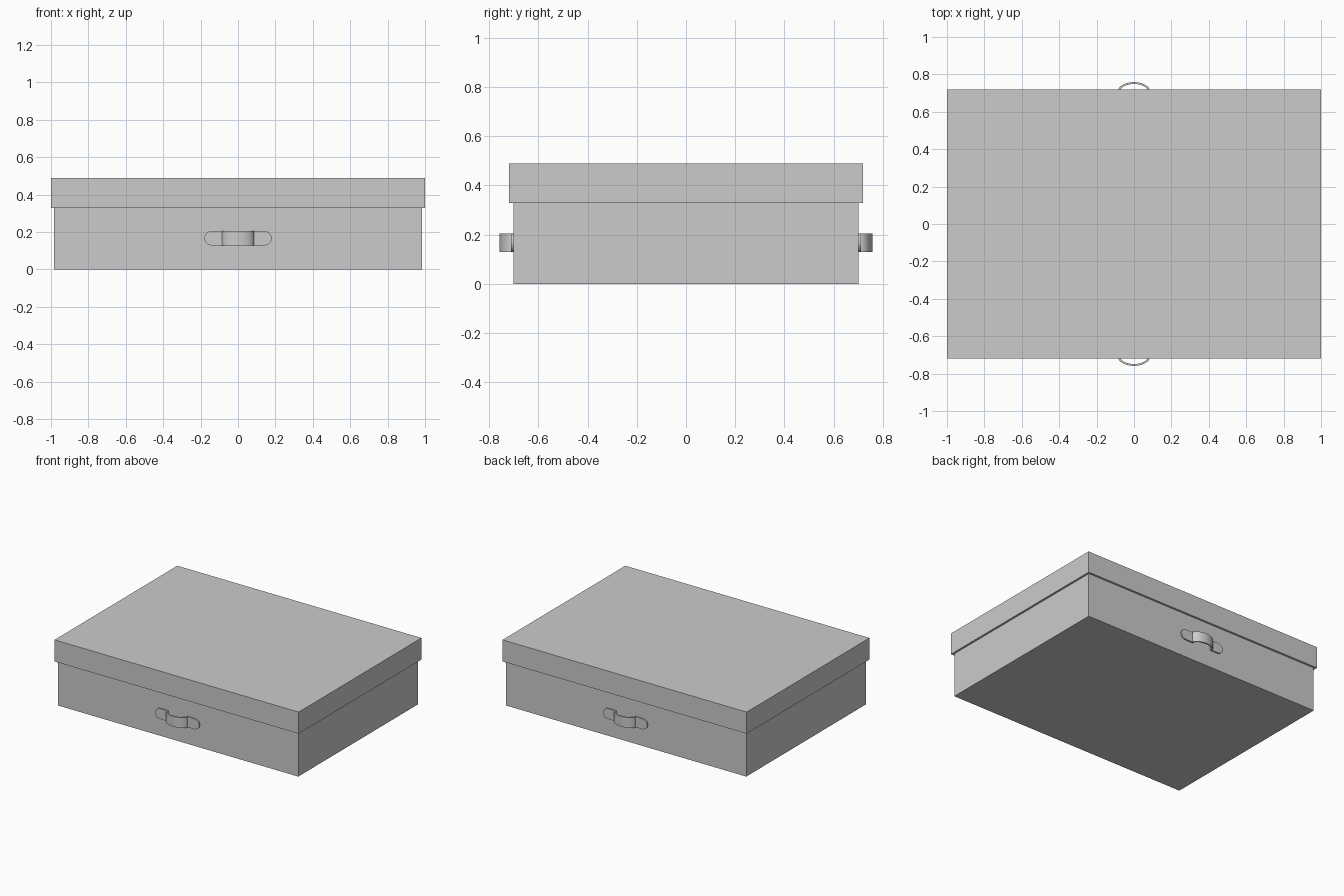
import bpy, bmesh, math

if "Cube" in bpy.data.objects:
    bpy.data.objects.remove(bpy.data.objects["Cube"])

BODY = (1.970, 1.403)   # outer footprint of the box body
LID = (2.000, 1.437)    # outer footprint of the lid


def tray(name, size, z_closed, z_open, wall):
    """Thin-walled tray: closed at z_closed, open towards z_open."""
    bm = bmesh.new()
    rings = []
    inner = (size[0] - 2 * wall, size[1] - 2 * wall)
    floor = z_closed + math.copysign(0.015, z_open - z_closed)
    for (w, d), z in ((size, z_closed), (size, z_open), (inner, z_open), (inner, floor)):
        rings.append([bm.verts.new((sx * w / 2, sy * d / 2, z))
                      for sx, sy in ((-1, -1), (1, -1), (1, 1), (-1, 1))])
    for a, b in zip(rings, rings[1:]):
        for i in range(4):
            j = (i + 1) % 4
            bm.faces.new((a[i], a[j], b[j], b[i]))
    bm.faces.new(rings[0])
    bm.faces.new(rings[-1])
    return finish(name, bm)


def finish(name, bm):
    bmesh.ops.recalc_face_normals(bm, faces=bm.faces)
    me = bpy.data.meshes.new(name)
    bm.to_mesh(me)
    bm.free()
    ob = bpy.data.objects.new(name, me)
    bpy.context.collection.objects.link(ob)
    return ob


def handle(name, side):
    """Strap with rounded flat tabs and a bowed grip, on the -y or +y wall."""
    r, tip, zc, y0 = 0.038, 0.18, 0.167, BODY[1] / 2 + 0.005
    a, b = 0.082, 0.047
    # left half of the tab: (x, y, half height)
    tab = []
    for i in range(9):
        t = math.pi / 2 * i / 8
        tab.append((-tip + r * (1 - math.cos(t)), y0, r * math.sin(t)))
    arc = []
    for i in range(25):
        t = math.pi * i / 24
        arc.append((-a * math.cos(t), y0 + b * math.sin(t), r))
    path = tab + arc + [(-x, y, h) for x, y, h in reversed(tab)]
    bm = bmesh.new()
    rows = [(bm.verts.new((x, side * y, zc - h)), bm.verts.new((x, side * y, zc + h)))
            for x, y, h in path]
    for p, q in zip(rows, rows[1:]):
        bm.faces.new((p[0], q[0], q[1], p[1]))
    bmesh.ops.remove_doubles(bm, verts=bm.verts, dist=1e-5)
    ob = finish(name, bm)
    mod = ob.modifiers.new("thickness", 'SOLIDIFY')
    mod.thickness = 0.01
    mod.offset = 0
    mod.use_even_offset = True
    bpy.ops.object.select_all(action='DESELECT')
    ob.select_set(True)
    bpy.context.view_layer.objects.active = ob
    bpy.ops.object.modifier_apply(modifier=mod.name)
    bpy.ops.object.shade_smooth_by_angle(angle=math.radians(35))
    return ob


# box body, open at the top under the lid
tray("box_body", BODY, 0.0, 0.47, 0.015)
# overhanging lid, open below
tray("box_lid", LID, 0.488, 0.328, 0.0148)
# strap handles on front and back
handle("front_handle", -1)
handle("back_handle", 1)
